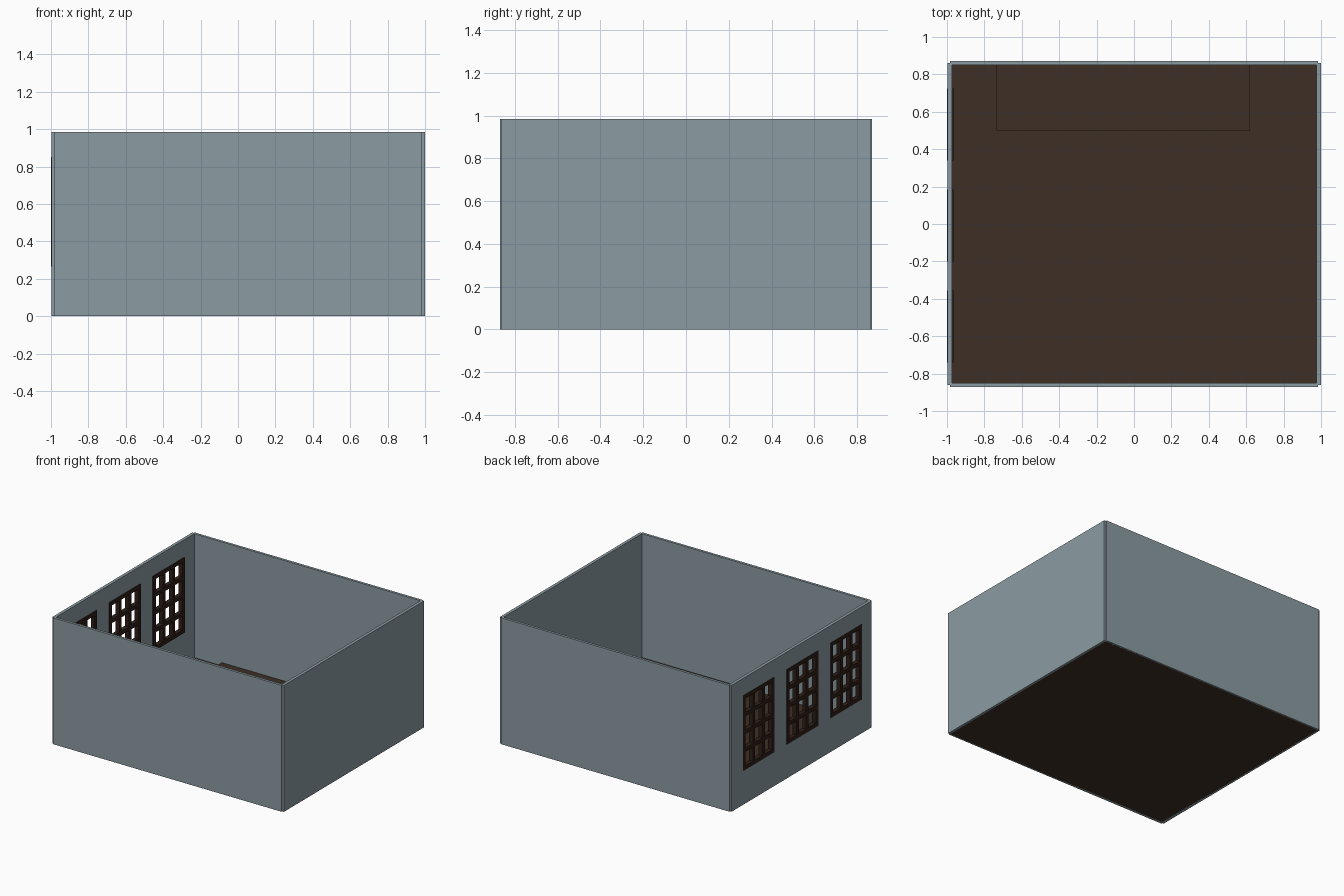
import bpy

if "Cube" in bpy.data.objects:
    bpy.data.objects.remove(bpy.data.objects["Cube"])

def material(name, rgb):
    m = bpy.data.materials.new(name)
    m.diffuse_color = (*rgb, 1)
    m.use_nodes = True
    m.node_tree.nodes["Principled BSDF"].inputs["Base Color"].default_value = m.diffuse_color
    return m

WALL = material("blue_grey_paint", (0.26, 0.33, 0.36))
WOOD = material("dark_floor_wood", (0.048, 0.028, 0.018))
FRAME = material("window_wood", (0.028, 0.014, 0.009))

def box(name, x, y, z, mat):
    """Box from (min, max) pairs along each axis."""
    bpy.ops.mesh.primitive_cube_add(size=1, location=[sum(r) / 2 for r in (x, y, z)])
    ob = bpy.context.object
    ob.name = name
    ob.scale = [r[1] - r[0] for r in (x, y, z)]
    bpy.ops.object.transform_apply(location=False, rotation=False, scale=True)
    ob.data.materials.append(mat)
    return ob

def join(parts, name):
    bpy.ops.object.select_all(action='DESELECT')
    for p in parts:
        p.select_set(True)
    bpy.context.view_layer.objects.active = parts[0]
    bpy.ops.object.join()
    parts[0].name = name
    return parts[0]

H = 0.985
# Floor and raised platform by the back wall
box("floor", (-0.983, 0.983), (-0.86, 0.86), (0, 0.02), WOOD)
box("platform", (-0.735, 0.62), (0.5, 0.858), (0.015, 0.045), WOOD)

# Four walls, with small notches at the outer corners
box("front_wall", (-0.984, 0.984), (-0.871, -0.851), (0, H), WALL)
box("back_wall", (-0.984, 0.984), (0.851, 0.871), (0, H), WALL)
box("right_wall", (0.976, 1.0), (-0.862, 0.862), (0, H), WALL)
left_wall = box("left_wall", (-0.997, -0.973), (-0.862, 0.862), (0, H), WALL)

# Windows: wall opening plus a lattice of three by four panes
X, Z = (-1.0, -0.966), (0.265, 0.85)
WIDTH, BAR, COLS, ROWS = 0.385, 0.03, 3, 4
for i, cy in enumerate((-0.547, -0.008, 0.532)):
    y0, y1 = cy - WIDTH / 2, cy + WIDTH / 2
    cutter = box("window_cutter", (-1.1, -0.9), (y0 + 0.01, y1 - 0.01),
                 (Z[0] + 0.01, Z[1] - 0.01), WALL)
    mod = left_wall.modifiers.new("opening", 'BOOLEAN')
    mod.object, mod.operation, mod.solver = cutter, 'DIFFERENCE', 'EXACT'
    bpy.context.view_layer.objects.active = left_wall
    bpy.ops.object.modifier_apply(modifier=mod.name)
    bpy.data.objects.remove(cutter)

    bars = []
    for c in range(COLS + 1):
        y = y0 + c * (WIDTH - BAR) / COLS
        bars.append(box("upright", X, (y, y + BAR), Z, FRAME))
    for r in range(ROWS + 1):
        z = Z[0] + r * (Z[1] - Z[0] - BAR) / ROWS
        for c in range(COLS):
            y = y0 + c * (WIDTH - BAR) / COLS
            bars.append(box("crossbar", X, (y + BAR, y + (WIDTH - BAR) / COLS),
                            (z, z + BAR), FRAME))
    join(bars, f"window_frame_{i + 1}")
